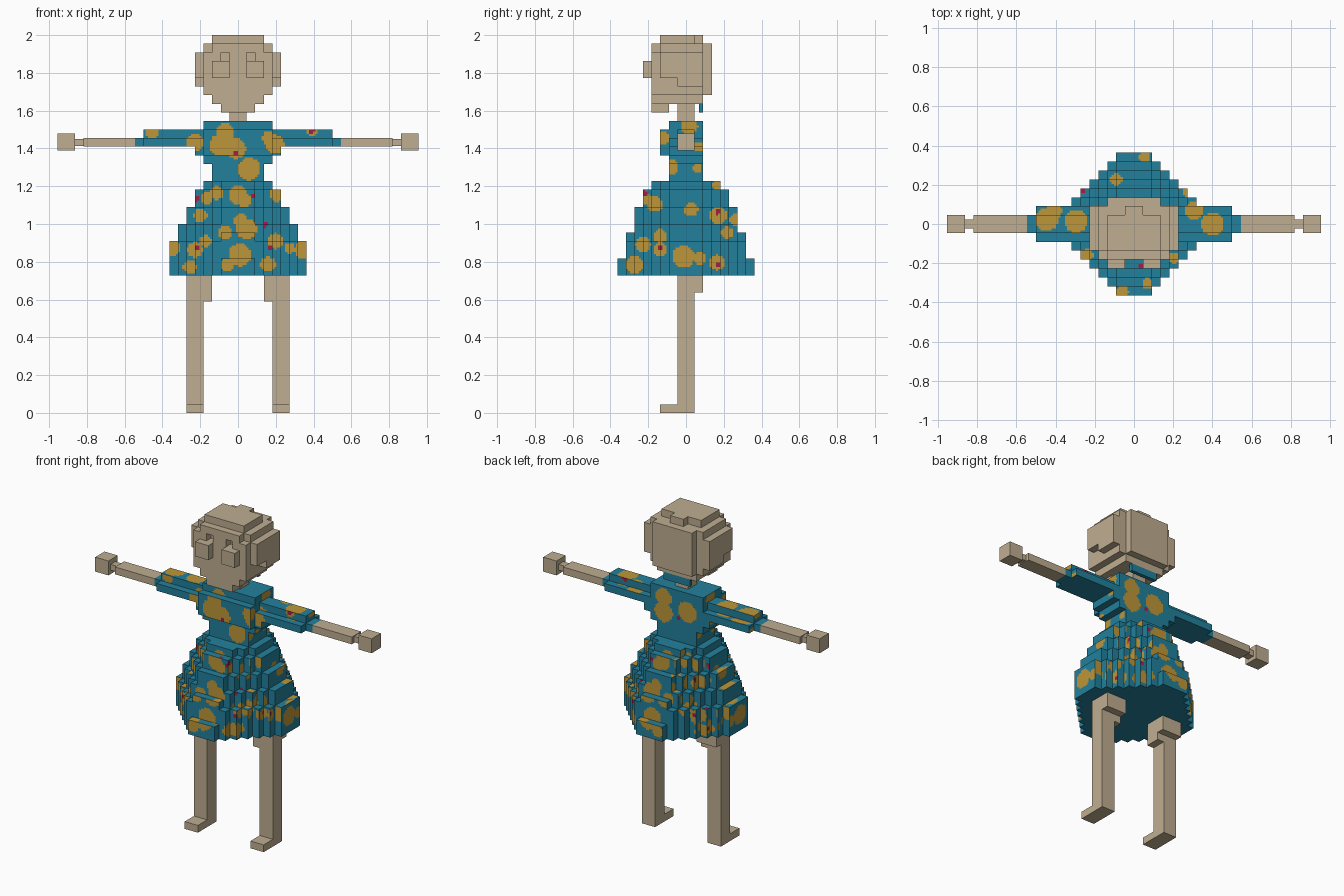
import bpy, bmesh
from mathutils import Vector

V = 2 / 44          # edge of one block
SUB = 4             # paint resolution within one block face

if "Cube" in bpy.data.objects:
    bpy.data.objects.remove(bpy.data.objects["Cube"])


def material(name, rgb):
    m = bpy.data.materials.new(name)
    m.use_nodes = True
    m.diffuse_color = (*rgb, 1)
    m.node_tree.nodes["Principled BSDF"].inputs["Base Color"].default_value = (*rgb, 1)
    return m


SKIN = material("beige", (0.52, 0.42, 0.285))
BLUE = material("teal blue", (0.016, 0.216, 0.33))
GOLD = material("gold", (0.51, 0.305, 0.04))
RED = material("crimson", (0.37, 0.012, 0.065))


def cells(x0, x1, y0, y1, z0, z1):
    return {(x, y, z) for x in range(x0, x1) for y in range(y0, y1) for z in range(z0, z1)}


def finish(name, bm, mats):
    mesh = bpy.data.meshes.new(name)
    bm.to_mesh(mesh)
    bm.free()
    for m in mats:
        mesh.materials.append(m)
    ob = bpy.data.objects.new(name, mesh)
    bpy.context.collection.objects.link(ob)
    return ob


def blocks(name, solid, mats, paint=None):
    """Skin the outside of a set of blocks, cutting faces finer where paint changes."""
    bm = bmesh.new()

    def quad(origin, a, b, mat):
        f = bm.faces.new([bm.verts.new(p * V) for p in (origin, origin + a, origin + a + b, origin + b)])
        f.material_index = mat

    for c in sorted(solid):
        for axis in range(3):
            for sign in (-1, 1):
                n = [0, 0, 0]
                n[axis] = sign
                if tuple(c[i] + n[i] for i in range(3)) in solid:
                    continue
                a, b = Vector((0, 0, 0)), Vector((0, 0, 0))
                a[(axis + 1) % 3] = b[(axis + 2) % 3] = 1
                o = Vector(c)
                if sign > 0:
                    o[axis] += 1
                else:
                    a, b = b, a
                if not paint:
                    quad(o, a, b, 0)
                    continue
                tiles = {(i, j): paint(o + a * (i + .5) / SUB + b * (j + .5) / SUB, axis, sign)
                         for i in range(SUB) for j in range(SUB)}
                if len(set(tiles.values())) == 1:
                    quad(o, a, b, tiles[0, 0])
                else:
                    for (i, j), m in tiles.items():
                        quad(o + a * i / SUB + b * j / SUB, a / SUB, b / SUB, m)
    bmesh.ops.remove_doubles(bm, verts=bm.verts, dist=1e-5)
    return finish(name, bm, mats)


def box(name, x0, x1, y0, y1, z0, z1, mat):
    bm = bmesh.new()
    bmesh.ops.create_cube(bm, size=1)
    for v in bm.verts:
        v.co = Vector(((x0 + x1) / 2 + v.co.x * (x1 - x0), (y0 + y1) / 2 + v.co.y * (y1 - y0),
                       (z0 + z1) / 2 + v.co.z * (z1 - z0))) * V
    return finish(name, bm, [mat])


# Dress spots in block units: (across, up, radius)
FRONT = [(-1.5, 32.6, 1.1), (-2, 31.2, 1.3), (-.3, 30.8, 1.2), (-5, 31.5, 1), (-10, 32.8, .8),
         (3.6, 32, .8), (4.3, 31.3, 1.1), (8.6, 32.8, .6), (1.3, 28.4, 1.3), (0, 25.4, 1.1),
         (.8, 24.8, .8), (-2.5, 25.6, .8), (1, 21.4, 1.2), (.3, 22.4, .8), (-1.5, 21, .8),
         (.2, 18.4, 1.3), (-1.2, 17.2, .8), (-3.8, 20, .7), (-7.6, 19.2, .9), (-5, 19, .9),
         (4.4, 20, .9), (3.5, 17.3, .9), (7.6, 19, 1), (6, 19.2, .6), (-5.6, 17, .8),
         (-3.6, 25, .7), (4.5, 25.4, .8), (-4.4, 23, .8)]
BACK = [(2, 32.5, 1.2), (2, 30.5, 1.4), (-1.6, 31.4, 1.4)] + [s for s in FRONT if s[1] < 27]
SIDE = [(.4, 33.4, 1), (-2.8, 32, .8), (1.5, 31, .6), (-1.8, 28.6, .9), (1.3, 28.5, .5),
        (-.3, 18.2, 1.3), (-3.6, 24.3, .9), (-4.8, 25, .7), (-5, 19.6, .9), (-3, 20.6, .8),
        (-3, 19, .8), (-6, 17.3, 1), (3.7, 23, 1), (4.8, 21, .7), (3.6, 17.5, .9),
        (.6, 23.7, .8), (3.7, 26.5, .6), (1.6, 18, .7), (5.9, 22.5, .8)]
TOP = [(-9.8, .5, 1.3), (-9, 1.5, .9), (-6.5, .3, 1.3), (8.8, 0, 1.3), (6.7, 1.5, 1),
       (6, 3.6, .6), (1.2, 7.5, .6), (-1.3, -7.6, .7), (1.5, -6.7, .6), (-5.3, -3.5, .7),
       (-2, 5, .7), (4.5, -3.8, .6)]
# Small red dots
RED_FRONT = [(-.3, 30.2, .3), (8.6, 32.8, .3), (1.8, 25.3, .3), (3.2, 21.9, .3),
             (-4.8, 19.2, .3), (3.8, 19.2, .3), (-4.8, 24.9, .3)]
RED_SIDE = [(-4.8, 25.6, .3), (3.7, 23.4, .3), (-3, 19.3, .3), (3.7, 17.3, .3)]
RED_TOP = [(-5.8, 3.7, .3), (.8, -4.7, .3)]


def dress_paint(p, axis, sign):
    if axis == 2 and sign < 0:
        return 0
    u, v = ((p.y, p.z), (p.x, p.z), (p.x, p.y))[axis]
    gold = (SIDE, FRONT if sign < 0 else BACK, TOP)[axis]
    red = (RED_SIDE, RED_FRONT, RED_TOP)[axis]

    def hit(spots):
        return any((u - a) ** 2 + (v - b) ** 2 < r * r for a, b, r in spots)
    return 2 if hit(red) else 1 if hit(gold) else 0


# Flared skirt: stepped diamond layers (bottom, top, half width, half depth)
dress = set()
for z0, z1, rx, ry in [(16, 18, 8, 8), (18, 20, 8, 7), (20, 21, 7, 7), (21, 22, 7, 6),
                       (22, 24, 6, 6), (24, 26, 5, 5), (26, 27, 4, 4)]:
    for j in range(ry):
        w = min(rx, max(rx, ry) + 1 - j)
        dress |= cells(-w, w, j, j + 1, z0, z1) | cells(-w, w, -j - 1, -j, z0, z1)

# Bodice, bust and sleeves
dress |= cells(-3, 3, -2, 2, 27, 29) | cells(-4, 4, -2, 2, 29, 34)
dress |= cells(-4, 4, -3, 2, 30, 33) | cells(-5, 5, -2, 2, 30, 31)
dress |= cells(-11, 11, -2, 2, 31, 32) | cells(-11, 11, -1, 1, 32, 33)
dress |= cells(-12, 12, -1, 1, 31, 32)
blocks("dress", dress, [BLUE, GOLD, RED], dress_paint)

# Collar behind the neck
box("collar", -2, 2, 1.5, 2, 35, 36, BLUE)

# Head, from the crown down to the chin and neck
head = cells(-3, 3, -3, 1, 43, 44) | cells(-1, 1, 1, 2, 43, 44)
head |= cells(-4, 4, -3, 2, 42, 43) | cells(-3, 3, -4, 3, 42, 43)
head |= cells(-4, 4, -4, 2, 37, 42) | cells(-3, 3, -4, 3, 37, 42)
head |= cells(-5, 5, -3, 2, 39, 42) | cells(-5, 5, -1, 2, 38, 39)
head |= cells(-3, 3, -4, 2, 36, 37) | cells(-2, 2, -4, -2, 35, 36)
head |= cells(-1, 1, -1, 1, 34, 36)
for x in (-2, 1):                                   # notches above the eyes
    head -= cells(x, x + 1, -4, -3, 41, 42)
for x in (-3, 1):                                   # raised eyes
    head |= cells(x, x + 2, -5, -4, 39, 41)
blocks("head", head, [SKIN])

# Limbs, one of each per side
for side, s in (("left", 1), ("right", -1)):
    def mirrored(a, b):
        return (a, b) if s > 0 else (-b, -a)
    box(side + "_forearm", *mirrored(12, 18), -1, 1, 31, 32, SKIN)
    box(side + "_wrist", *mirrored(18, 19), -.5, .5, 31.1, 31.9, SKIN)
    box(side + "_hand", *mirrored(19, 21), -1, 1, 30.57, 32.55, SKIN)
    leg = cells(*mirrored(4, 6), -1, 1, 0, 16) | cells(*mirrored(4, 6), -3, 1, 0, 1)
    leg |= cells(*mirrored(3, 6), -1, 1, 13, 16) | cells(*mirrored(3, 6), -1, 2, 14, 16)
    blocks(side + "_leg", leg, [SKIN])
